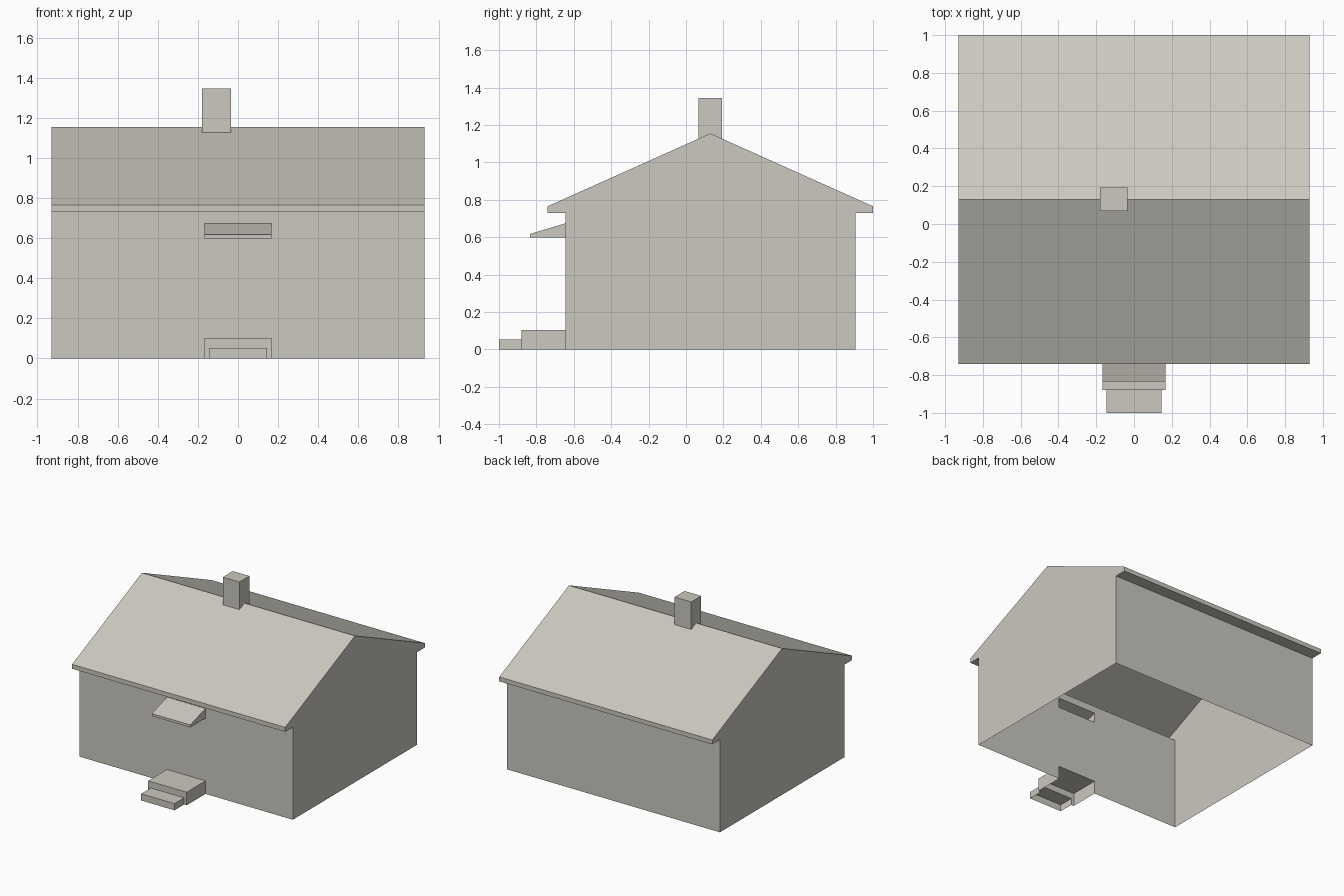
import bpy
import bmesh

old = bpy.data.objects.get("Cube")
if old:
    bpy.data.objects.remove(old, do_unlink=True)

# One warm grey for the whole building
grey = bpy.data.materials.new("warm_grey")
grey.use_nodes = True
colour = (0.60, 0.58, 0.52, 1.0)
grey.diffuse_color = colour
grey.node_tree.nodes["Principled BSDF"].inputs["Base Color"].default_value = colour


def add_object(name, bm):
    """Turn a bmesh into a named object with the grey material."""
    mesh = bpy.data.meshes.new(name)
    bm.to_mesh(mesh)
    bm.free()
    mesh.materials.append(grey)
    obj = bpy.data.objects.new(name, mesh)
    bpy.context.collection.objects.link(obj)
    return obj


def extrude_profile(name, profile, x0, x1):
    """Solid with a (y, z) side profile, running from x0 to x1."""
    bm = bmesh.new()
    face = bm.faces.new([bm.verts.new((x0, y, z)) for y, z in profile])
    grown = bmesh.ops.extrude_face_region(bm, geom=[face])["geom"]
    moved = [v for v in grown if isinstance(v, bmesh.types.BMVert)]
    bmesh.ops.translate(bm, verts=moved, vec=(x1 - x0, 0, 0))
    bmesh.ops.recalc_face_normals(bm, faces=bm.faces)
    return add_object(name, bm)


def block(name, x0, x1, y0, y1, z0, z1):
    return extrude_profile(name, [(y0, z0), (y1, z0), (y1, z1), (y0, z1)], x0, x1)


FRONT, BACK, EAVE, RIDGE = -0.645, 0.905, 0.73, 1.155
BELOW = -0.1  # solids reach under the ground and are trimmed open later

# Walls and gable roof share one side profile, with boxed eaves
house = extrude_profile("house_walls", [
    (FRONT, BELOW), (FRONT, EAVE), (-0.74, EAVE), (-0.74, 0.765),
    (0.13, RIDGE),
    (1.0, 0.765), (1.0, EAVE), (BACK, EAVE), (BACK, BELOW)], -0.93, 0.93)

# Door awning, porch steps and chimney grow out of the shell
awning = extrude_profile("awning_solid", [
    (-0.5, 0.597), (-0.835, 0.597), (-0.835, 0.617),
    (FRONT, 0.674), (-0.5, 0.674)], -0.168, 0.168)
platform = block("platform_solid", -0.168, 0.168, -0.88, -0.5, BELOW, 0.103)
lower_step = block("lower_step_solid", -0.145, 0.145, -1.0, -0.7, BELOW, 0.053)
chimney = block("chimney_solid", -0.18, -0.035, 0.068, 0.192, 0.95, 1.345)

bpy.context.view_layer.objects.active = house
for part in (awning, platform, lower_step, chimney):
    union = house.modifiers.new("join_part", 'BOOLEAN')
    union.operation = 'UNION'
    union.solver = 'EXACT'
    union.object = part
    bpy.ops.object.modifier_apply(modifier=union.name)
    bpy.data.objects.remove(part, do_unlink=True)

# Trim at ground level, leaving the hollow shell open underneath
shell = bmesh.new()
shell.from_mesh(house.data)
bmesh.ops.bisect_plane(shell, geom=shell.verts[:] + shell.edges[:] + shell.faces[:],
                       dist=0.0001, plane_co=(0, 0, 0), plane_no=(0, 0, 1),
                       clear_inner=True)


def split_part(name, rule):
    """Move the shell faces that match a rule into their own object."""
    part = shell.copy()
    for bm, keep in ((part, True), (shell, False)):
        drop = [f for f in bm.faces if rule(f.calc_center_median(), f.normal) != keep]
        bmesh.ops.delete(bm, geom=drop, context='FACES')
    return add_object(name, part)


def in_front(c):
    return c.y < FRONT - 0.001


split_part("chimney", lambda c, n: -0.19 < c.x < -0.03 and c.z > 1.1
           and (abs(n.z) < 0.1 or n.z > 0.99))
split_part("porch_steps", lambda c, n: in_front(c) and c.z < 0.2)
split_part("door_awning", lambda c, n: in_front(c) and 0.5 < c.z < 0.7)
split_part("roof", lambda c, n: c.z > EAVE - 0.001 and abs(n.x) < 0.5)

shell.to_mesh(house.data)
shell.free()
